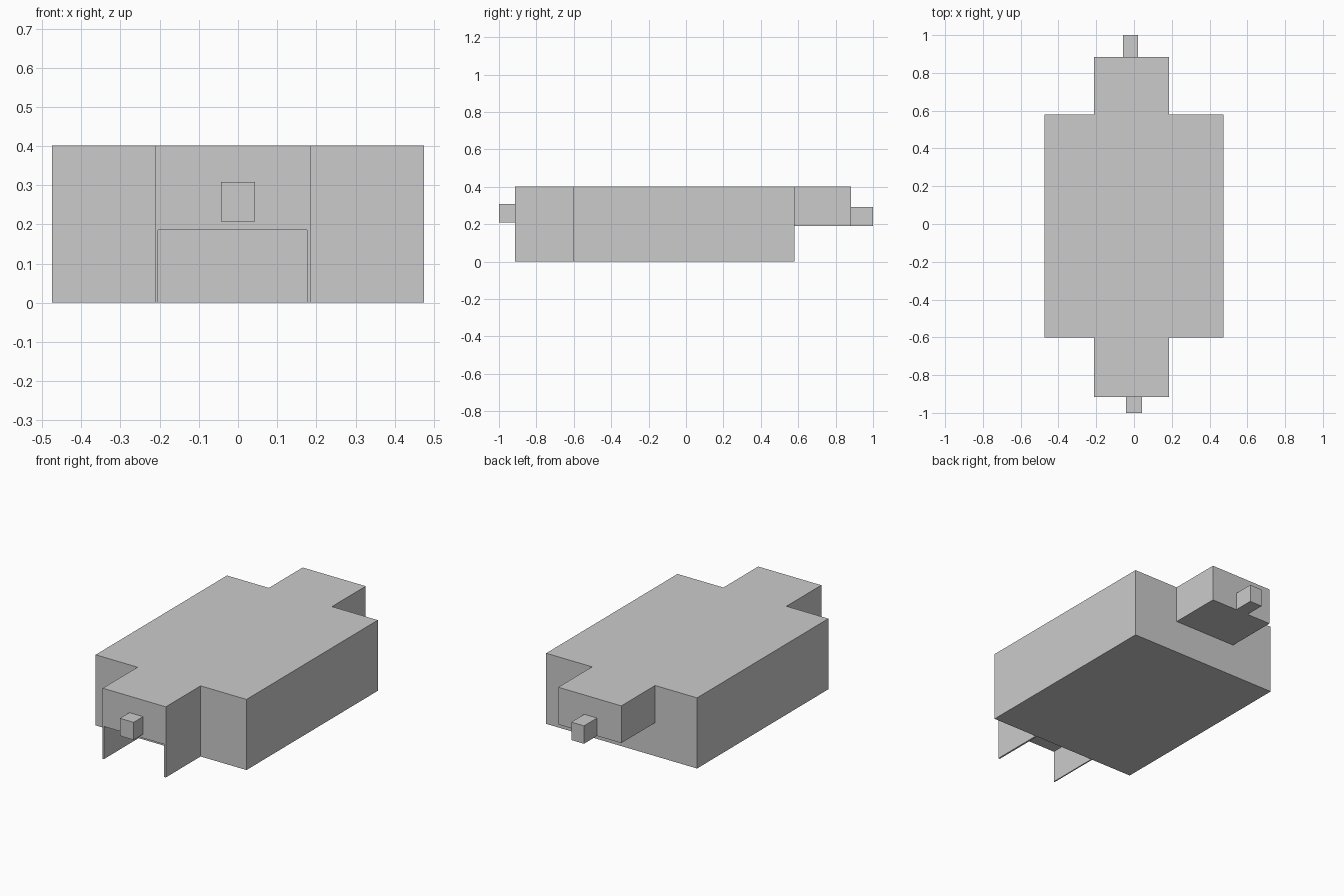
import bpy

if "Cube" in bpy.data.objects:
    bpy.data.objects.remove(bpy.data.objects["Cube"])


def prism(name, profile, y0, y1):
    """Extrude an x-z outline (counter-clockwise seen from the front) along y."""
    n = len(profile)
    verts = [(x, y, z) for y in (y0, y1) for x, z in profile]
    faces = [list(range(n)), list(range(2 * n - 1, n - 1, -1))]
    faces += [(i, i + n, (i + 1) % n + n, (i + 1) % n) for i in range(n)]
    mesh = bpy.data.meshes.new(name)
    mesh.from_pydata(verts, [], faces)
    mesh.update()
    obj = bpy.data.objects.new(name, mesh)
    bpy.context.collection.objects.link(obj)
    return obj


def box(name, x0, x1, y0, y1, z0, z1):
    return prism(name, [(x0, z0), (x1, z0), (x1, z1), (x0, z1)], y0, y1)


TOP = 0.402

# Wide central block
box("main_body", -0.475, 0.475, -0.602, 0.579, 0, TOP)

# Front porch: roof slab with two thin side walls reaching the ground
prism("front_porch",
      [(-0.211, 0), (-0.204, 0), (-0.204, 0.186), (0.176, 0.186),
       (0.176, 0), (0.186, 0), (0.186, TOP), (-0.211, TOP)],
      -0.915, -0.602)

# Raised rear block
box("rear_block", -0.211, 0.186, 0.579, 0.883, 0.19, TOP)

# Small pegs at both ends
box("front_peg", -0.043, 0.043, -1.0, -0.915, 0.208, 0.308)
box("rear_peg", -0.058, 0.022, 0.883, 1.0, 0.19, 0.292)
